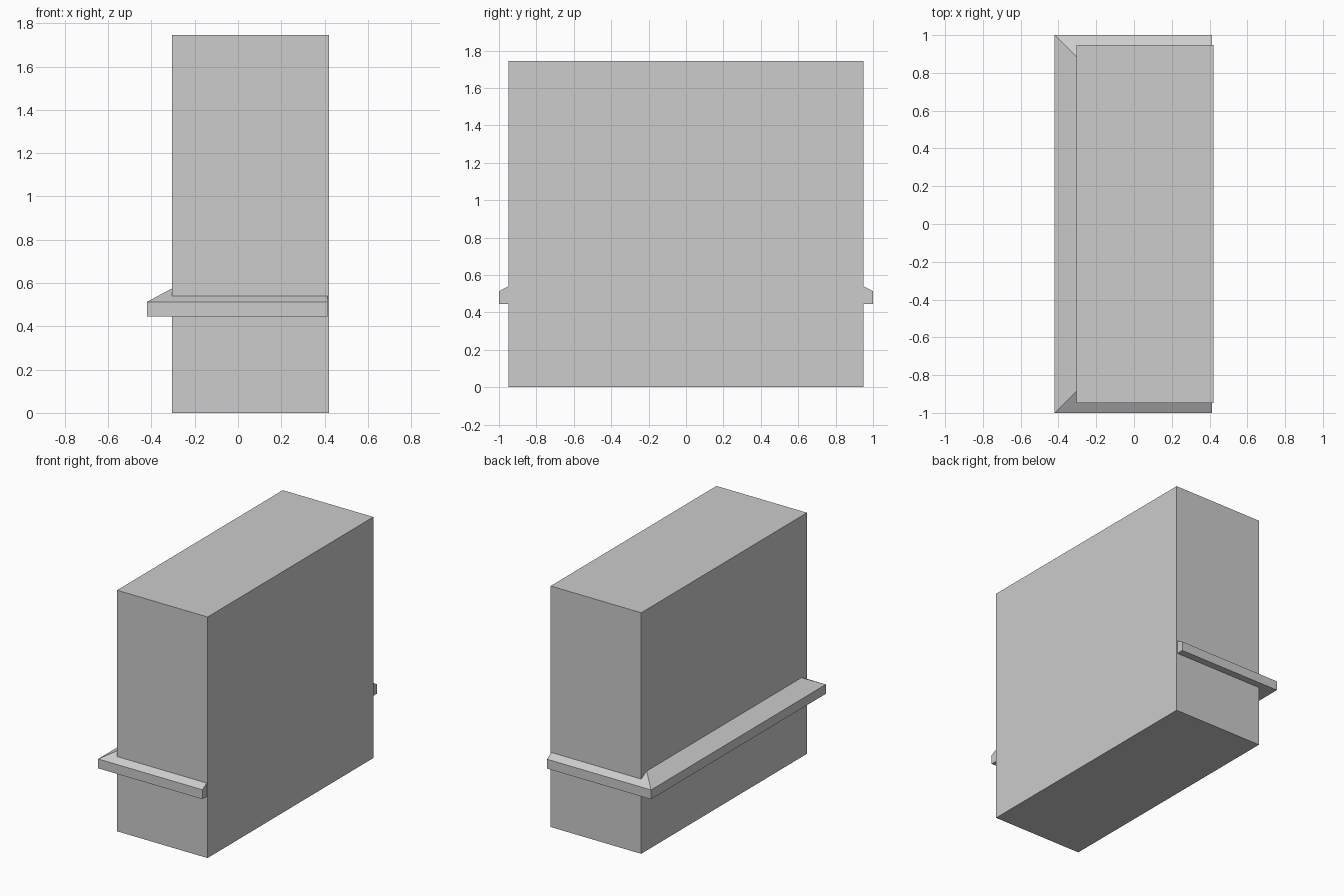
import bpy
import bmesh

if "Cube" in bpy.data.objects:
    bpy.data.objects.remove(bpy.data.objects["Cube"], do_unlink=True)

# Plain grey for everything
grey = bpy.data.materials.new("light_grey")
grey.use_nodes = True
colour = (0.604, 0.604, 0.604, 1)
grey.diffuse_color = colour
grey.node_tree.nodes["Principled BSDF"].inputs["Base Color"].default_value = colour


def finish(name, bm):
    bmesh.ops.recalc_face_normals(bm, faces=bm.faces)
    mesh = bpy.data.meshes.new(name)
    bm.to_mesh(mesh)
    bm.free()
    mesh.materials.append(grey)
    obj = bpy.data.objects.new(name, mesh)
    bpy.context.collection.objects.link(obj)
    return obj


# Main block
LEFT, RIGHT, HALF_DEPTH, HEIGHT = -0.305, 0.42, 0.948, 1.745
bm = bmesh.new()
bmesh.ops.create_cube(bm, size=1)
for v in bm.verts:
    v.co.x = RIGHT if v.co.x > 0 else LEFT
    v.co.y = HALF_DEPTH if v.co.y > 0 else -HALF_DEPTH
    v.co.z = HEIGHT if v.co.z > 0 else 0
finish("main_block", bm)

# Sloped ledge: a profile swept round three sides with mitred corners
OUTER_X, END_X, OUTER_Y = -0.42, 0.414, 1.0
INSET = LEFT - OUTER_X
profile = [(0, 0.445), (0, 0.513), (INSET, 0.575), (INSET, 0.445)]  # inset, height
bm = bmesh.new()
sections = []
for x, side, mitre in ((END_X, -1, 0), (OUTER_X, -1, 1), (OUTER_X, 1, 1), (END_X, 1, 0)):
    sections.append([bm.verts.new((x + mitre * d, side * (OUTER_Y - d), z))
                     for d, z in profile])
for a, b in zip(sections, sections[1:]):
    for i in range(4):
        j = (i + 1) % 4
        bm.faces.new((a[i], a[j], b[j], b[i]))
bm.faces.new(sections[0])
bm.faces.new(sections[-1])
finish("sloped_ledge", bm)
